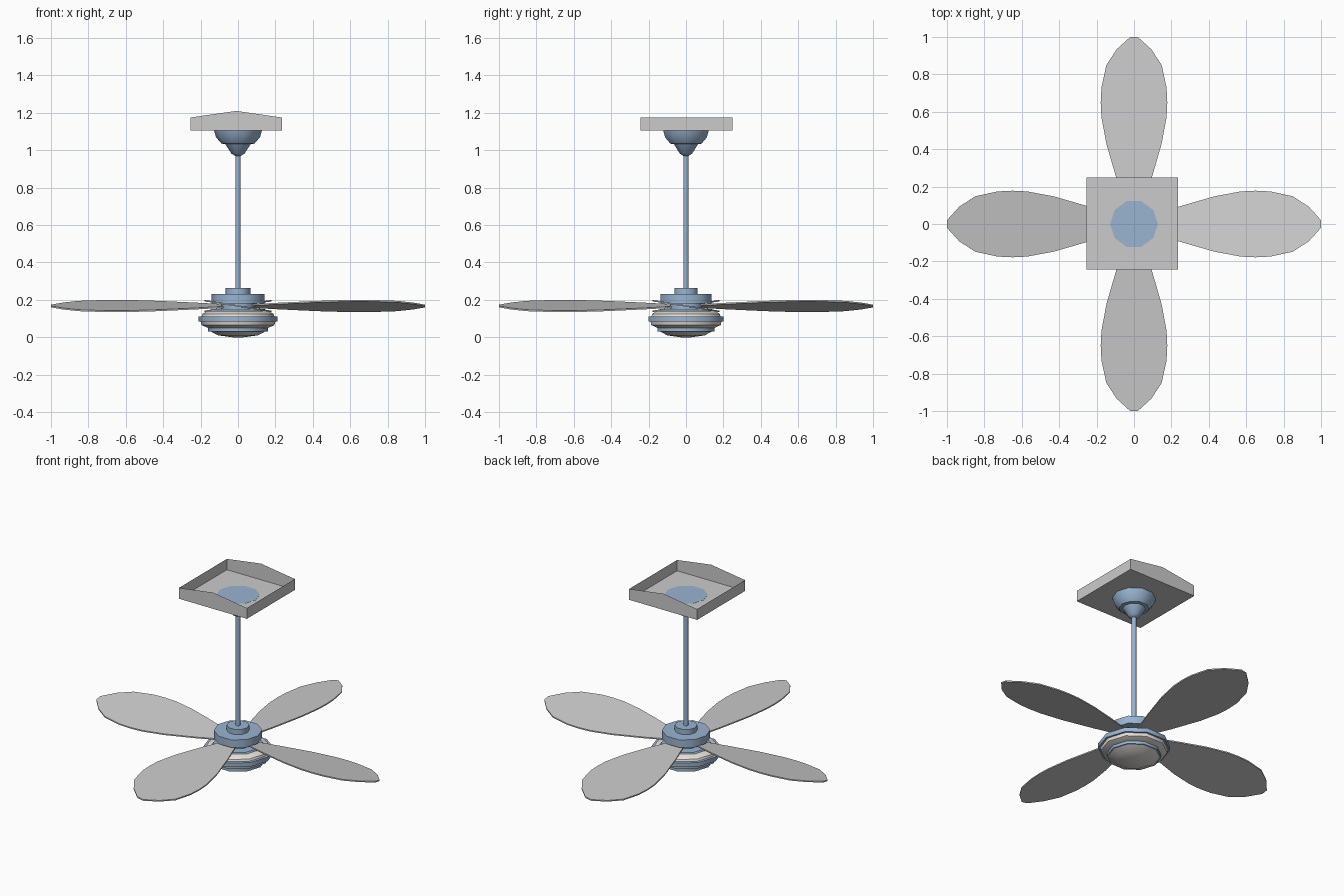
import bpy, bmesh, math
from mathutils import Matrix

if "Cube" in bpy.data.objects:
    bpy.data.objects.remove(bpy.data.objects["Cube"])

SIDES = 10


def material(name, rgb):
    m = bpy.data.materials.new(name)
    m.diffuse_color = (*rgb, 1)
    m.use_nodes = True
    m.node_tree.nodes["Principled BSDF"].inputs["Base Color"].default_value = m.diffuse_color
    return m


GREY = material("light grey", (0.60, 0.60, 0.60))
BLUE = material("steel blue", (0.32, 0.46, 0.64))
CREAM = material("warm white", (0.78, 0.75, 0.71))


def finish(name, bm, mat, smooth=False):
    mesh = bpy.data.meshes.new(name)
    bm.to_mesh(mesh)
    bm.free()
    mesh.materials.append(mat)
    ob = bpy.data.objects.new(name, mesh)
    bpy.context.collection.objects.link(ob)
    if smooth:
        bpy.ops.object.select_all(action='DESELECT')
        bpy.context.view_layer.objects.active = ob
        ob.select_set(True)
        bpy.ops.object.shade_smooth_by_angle(angle=math.radians(40))
    return ob


def lathe(name, profile, mat, sides=SIDES):
    """Turned part from (radius, z) points listed bottom to top."""
    bm = bmesh.new()
    rings = []
    for r, z in profile:
        rings.append([bm.verts.new((r * math.cos(2 * math.pi * i / sides),
                                    r * math.sin(2 * math.pi * i / sides), z))
                      for i in range(sides)])
    for a, b in zip(rings, rings[1:]):
        for i in range(sides):
            j = (i + 1) % sides
            bm.faces.new((a[i], a[j], b[j], b[i]))
    bm.faces.new(rings[0][::-1])
    bm.faces.new(rings[-1])
    return finish(name, bm, mat, True)


# ceiling tray: open box, front and back walls rise to a peak
X0, X1, Y0, Y1, ZB, ZT, ZP = -0.253, 0.234, -0.243, 0.248, 1.105, 1.175, 1.21
bm = bmesh.new()
xm = (X0 + X1) / 2
b = [bm.verts.new((x, y, ZB)) for x, y in ((X0, Y0), (X1, Y0), (X1, Y1), (X0, Y1))]
t = [bm.verts.new((v.co.x, v.co.y, ZT)) for v in b]
peak_front = bm.verts.new((xm, Y0, ZP))
peak_back = bm.verts.new((xm, Y1, ZP))
bm.faces.new(b[::-1])
bm.faces.new((b[0], b[1], t[1], peak_front, t[0]))
bm.faces.new((b[1], b[2], t[2], t[1]))
bm.faces.new((b[2], b[3], t[3], peak_back, t[2]))
bm.faces.new((b[3], b[0], t[0], t[3]))
finish("ceiling_tray", bm, GREY)

# canopy and rod
lathe("canopy", [(0.015, 0.97), (0.035, 0.982), (0.068, 1.033), (0.088, 1.035),
                 (0.118, 1.07), (0.128, 1.106)], BLUE)
lathe("down_rod", [(0.014, 0.25), (0.014, 0.98)], BLUE)

# motor
lathe("rod_collar", [(0.066, 0.22), (0.066, 0.263)], BLUE)
lathe("upper_drum", [(0.142, 0.18), (0.142, 0.23)], BLUE)
lathe("hub", [(0.09, 0.14), (0.09, 0.185)], BLUE)

# lower housing: alternating rings
lathe("housing_cap", [(0.15, 0.138), (0.145, 0.15)], BLUE)
lathe("upper_light_ring", [(0.195, 0.110), (0.19, 0.125), (0.165, 0.140)], CREAM)
lathe("middle_band", [(0.212, 0.084), (0.212, 0.112)], BLUE)
lathe("lower_light_ring", [(0.16, 0.050), (0.195, 0.065), (0.2, 0.085)], CREAM)
lathe("lower_band", [(0.16, 0.032), (0.16, 0.055)], BLUE)
lathe("bottom_bowl", [(0.03, 0.0), (0.105, 0.01), (0.15, 0.033)], CREAM)

# four pitched leaf-shaped blades
half = [(0.04, 0.025), (0.23, 0.09), (0.43, 0.148), (0.57, 0.174), (0.65, 0.178),
        (0.73, 0.174), (0.85, 0.148), (0.935, 0.092), (1.0, 0.02)]
outline = [(x, -y) for x, y in half] + [(x, y) for x, y in reversed(half)]
for k in range(4):
    bm = bmesh.new()
    low, high = [[bm.verts.new((x, y, 0.167 - 0.16 * y + dz)) for x, y in outline]
                 for dz in (-0.004, 0.004)]
    bm.faces.new(low[::-1])
    bm.faces.new(high)
    n = len(outline)
    for i in range(n):
        j = (i + 1) % n
        bm.faces.new((low[i], low[j], high[j], high[i]))
    bmesh.ops.rotate(bm, verts=bm.verts, cent=(0, 0, 0),
                     matrix=Matrix.Rotation(k * math.pi / 2, 3, 'Z'))
    finish(f"blade_{k + 1}", bm, GREY)
